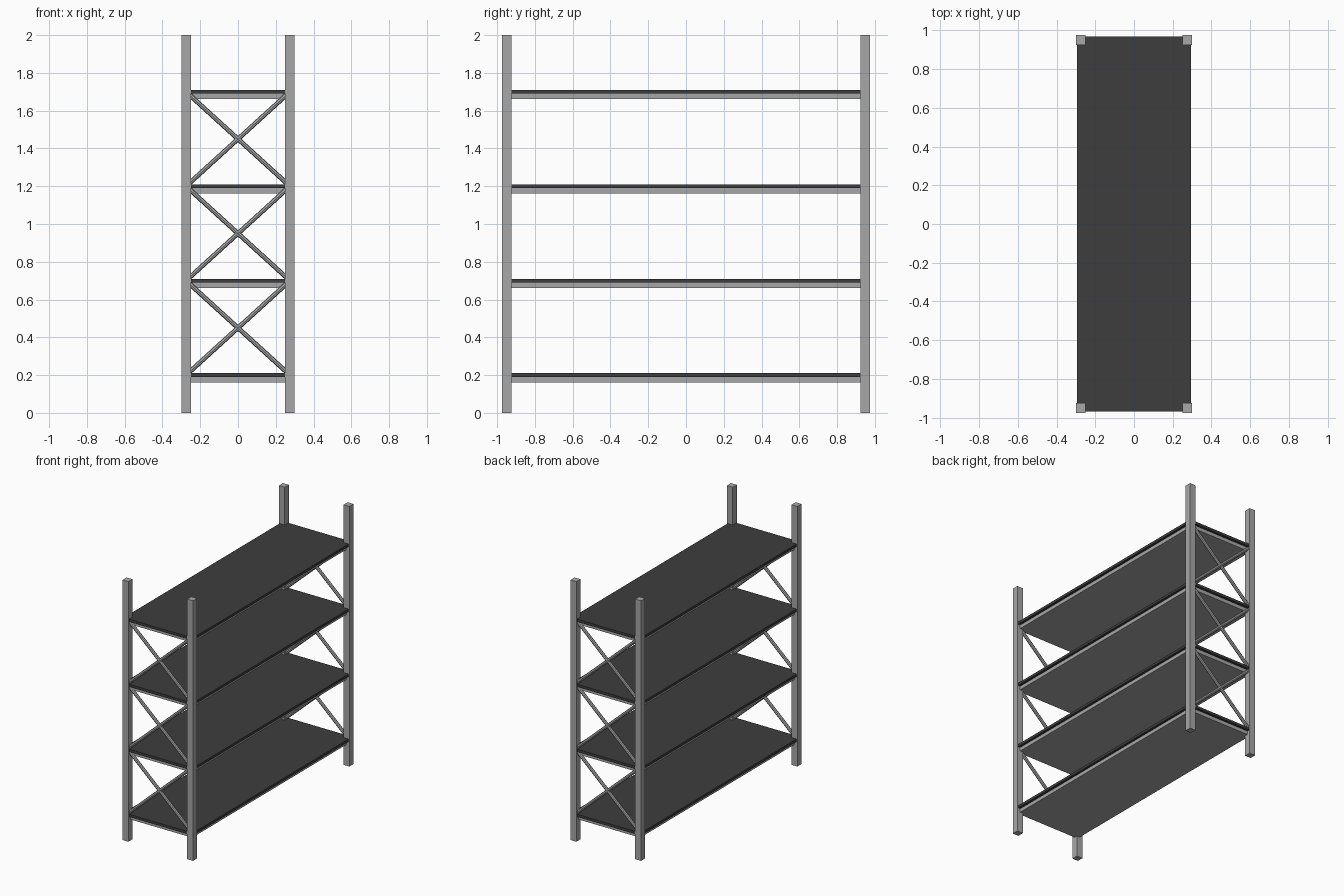
import bpy
from mathutils import Vector

if "Cube" in bpy.data.objects:
    bpy.data.objects.remove(bpy.data.objects["Cube"])


def material(name, value):
    m = bpy.data.materials.new(name)
    m.diffuse_color = (value, value, value, 1)
    m.use_nodes = True
    m.node_tree.nodes["Principled BSDF"].inputs["Base Color"].default_value = m.diffuse_color
    return m


steel = material("grey_steel", 0.39)
board = material("dark_board", 0.048)


def box(name, center, size, mat):
    bpy.ops.mesh.primitive_cube_add(size=1, location=center)
    ob = bpy.context.object
    ob.name = name
    ob.scale = size
    bpy.ops.object.transform_apply(location=False, rotation=False, scale=True)
    ob.data.materials.append(mat)
    return ob


def rod(name, a, b, radius, mat):
    a, b = Vector(a), Vector(b)
    d = b - a
    bpy.ops.mesh.primitive_cylinder_add(vertices=8, radius=radius, depth=d.length,
                                        location=(a + b) / 2)
    ob = bpy.context.object
    ob.name = name
    ob.rotation_euler = d.to_track_quat('Z', 'Y').to_euler()
    ob.data.materials.append(mat)
    return ob


PX, PY = 0.275, 0.95            # post centre lines
LEVELS = [0.2, 0.7, 1.2, 1.7]   # shelf heights

# corner posts
for sx in (-1, 1):
    for sy in (-1, 1):
        box("corner_post", (sx * PX, sy * PY, 1.0), (0.05, 0.05, 2.0), steel)

# shelf boards with the steel deck below each one
for z in LEVELS:
    box("shelf_board", (0, 0, z), (0.588, 1.938, 0.02), board)
    box("shelf_deck", (0, 0, z - 0.024), (2 * PX, 2 * PY, 0.028), steel)

# crossed braces on both ends
for sy in (-1, 1):
    for z0, z1 in zip(LEVELS, LEVELS[1:]):
        for sx in (-1, 1):
            rod("cross_brace", (-sx * PX, sy * PY, z0), (sx * PX, sy * PY, z1),
                0.0125, steel)
